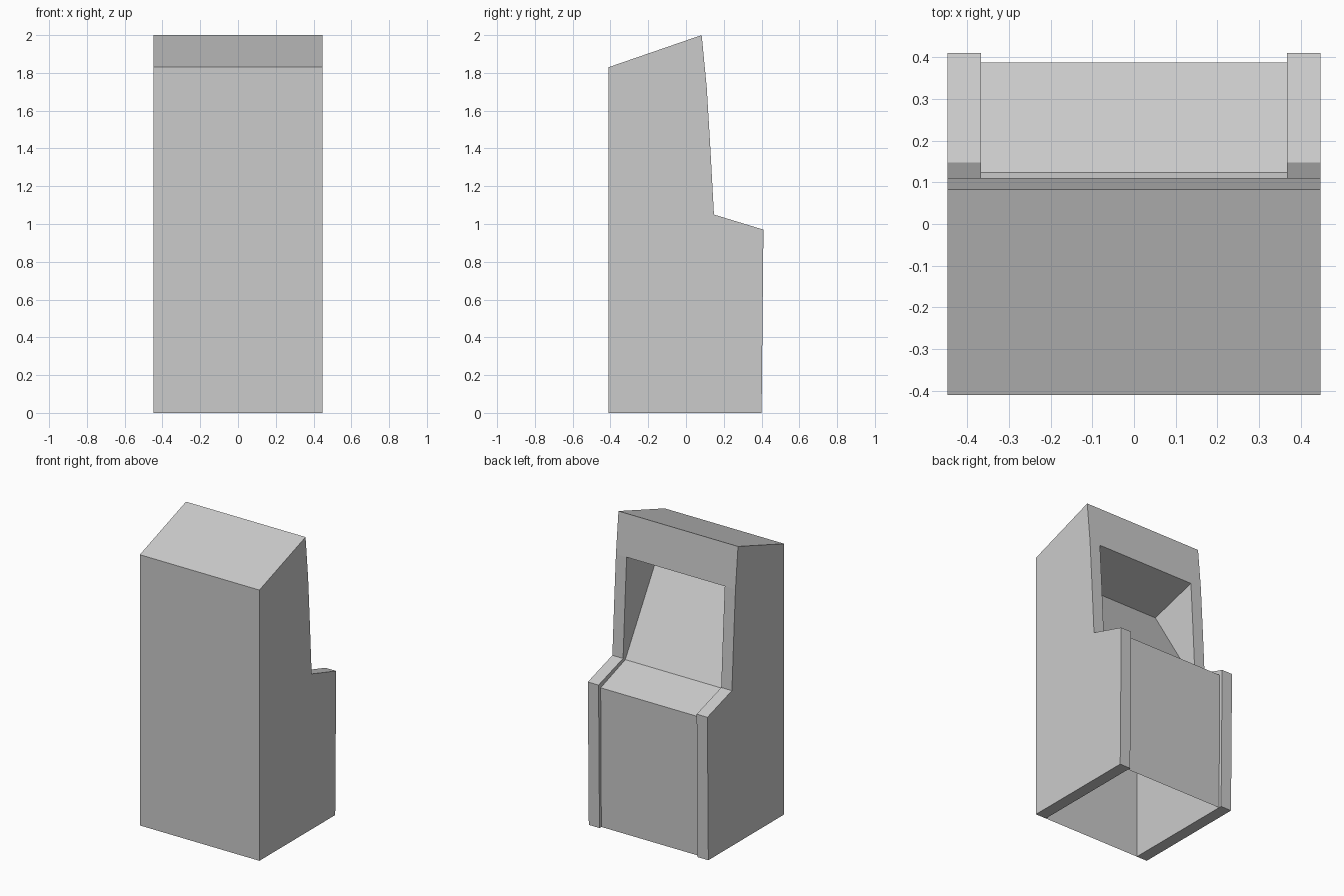
import bpy, bmesh

if "Cube" in bpy.data.objects:
    bpy.data.objects.remove(bpy.data.objects["Cube"])

INNER, OUTER = 0.367, 0.447


def make_object(name, bm):
    mesh = bpy.data.meshes.new(name)
    bm.to_mesh(mesh)
    bm.free()
    obj = bpy.data.objects.new(name, mesh)
    bpy.context.collection.objects.link(obj)
    return obj


def panel(name, a, b):
    """Flat sheet between the side walls, from (y, z) point a to b."""
    bm = bmesh.new()
    corners = [(-INNER, *a), (INNER, *a), (INNER, *b), (-INNER, *b)]
    bm.faces.new([bm.verts.new(c) for c in corners])
    return make_object(name, bm)


# Side wall: thick cabinet profile, mirrored to the other side
side_profile = [(-0.41, 0), (-0.41, 1.83), (0.083, 2.0), (0.11, 1.72),
                (0.129, 1.4), (0.148, 1.05), (0.41, 0.97), (0.40, 0)]
bm = bmesh.new()
face = bm.faces.new([bm.verts.new((INNER, y, z)) for y, z in side_profile])
ext = bmesh.ops.extrude_face_region(bm, geom=[face])
moved = [v for v in ext["geom"] if isinstance(v, bmesh.types.BMVert)]
bmesh.ops.translate(bm, verts=moved, vec=(OUTER - INNER, 0, 0))
bmesh.ops.recalc_face_normals(bm, faces=bm.faces)
side_walls = make_object("side_walls", bm)
side_walls.modifiers.new("Mirror", 'MIRROR').use_axis[0] = True

# Thin panels between the walls, following one path; the base is open
path = [(-0.41, 0), (-0.41, 1.83), (0.083, 2.0), (0.11, 1.72),
        (-0.232, 1.625), (0.124, 1.033), (0.387, 0.943), (0.38, 0)]
names = ["rear_panel", "roof_panel", "header_panel", "screen_ceiling",
         "screen", "control_panel", "lower_panel"]
for name, a, b in zip(names, path, path[1:]):
    panel(name, a, b)
